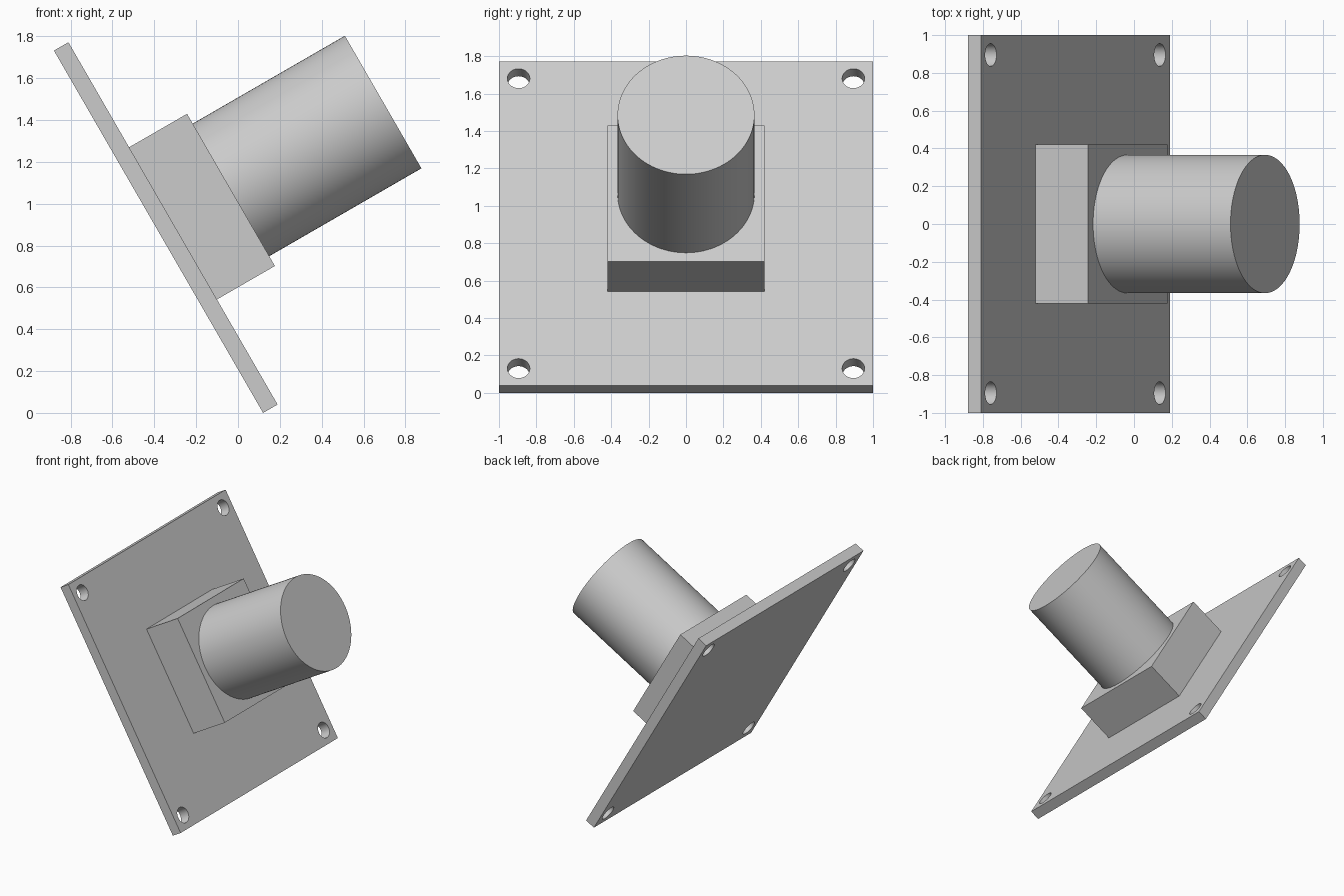
import bpy
from math import radians
from mathutils import Matrix, Vector

if "Cube" in bpy.data.objects:
    bpy.data.objects.remove(bpy.data.objects["Cube"], do_unlink=True)

# Leaning frame: local z is the plate normal, origin at the centre of the plate's back
FRAME = Matrix.Translation((-0.38, 0, 0.866)) @ Matrix.Rotation(radians(60), 4, "Y")

PLATE = 0.08      # plate thickness
BLOCK_TOP = 0.40
POST_TOP = 1.24
HOLE = 0.895      # hole offset from the plate centre

grey = bpy.data.materials.new("plain grey")
grey.use_nodes = True
grey.diffuse_color = (0.6, 0.6, 0.6, 1)
grey.node_tree.nodes["Principled BSDF"].inputs["Base Color"].default_value = (0.6, 0.6, 0.6, 1)


def finish(name):
    obj = bpy.context.object
    obj.name = name
    obj.data.materials.append(grey)
    return obj


def box(name, width, bottom, top):
    bpy.ops.mesh.primitive_cube_add(size=1)
    obj = finish(name)
    centre = Vector((0, 0, (bottom + top) / 2))
    obj.data.transform(Matrix.Translation(centre) @ Matrix.Diagonal((width, width, top - bottom, 1)))
    obj.matrix_world = FRAME
    return obj


def cylinder(name, radius, bottom, top, x=0, y=0, sides=96):
    bpy.ops.mesh.primitive_cylinder_add(vertices=sides, radius=radius, depth=top - bottom)
    obj = finish(name)
    obj.data.transform(Matrix.Translation((x, y, (bottom + top) / 2)))
    obj.matrix_world = FRAME
    return obj


def smooth(obj):
    bpy.ops.object.select_all(action="DESELECT")
    obj.select_set(True)
    bpy.context.view_layer.objects.active = obj
    bpy.ops.object.shade_smooth_by_angle(angle=radians(30))


# Base plate with a bolt hole in each corner
plate = box("base_plate", 2, 0, PLATE)
cutters = [cylinder("hole_cutter", 0.06, -0.1, PLATE + 0.1, x, y, 48)
           for x in (-HOLE, HOLE) for y in (-HOLE, HOLE)]
bpy.context.view_layer.objects.active = plate
for cutter in cutters:
    cutter.hide_render = True
    cut = plate.modifiers.new("bolt hole", "BOOLEAN")
    cut.operation = "DIFFERENCE"
    cut.solver = "EXACT"
    cut.object = cutter
    bpy.ops.object.modifier_apply(modifier=cut.name)
for cutter in cutters:
    bpy.data.objects.remove(cutter, do_unlink=True)
smooth(plate)

# Square mounting block and round post
box("mounting_block", 0.84, PLATE, BLOCK_TOP)
smooth(cylinder("round_post", 0.366, BLOCK_TOP, POST_TOP))
